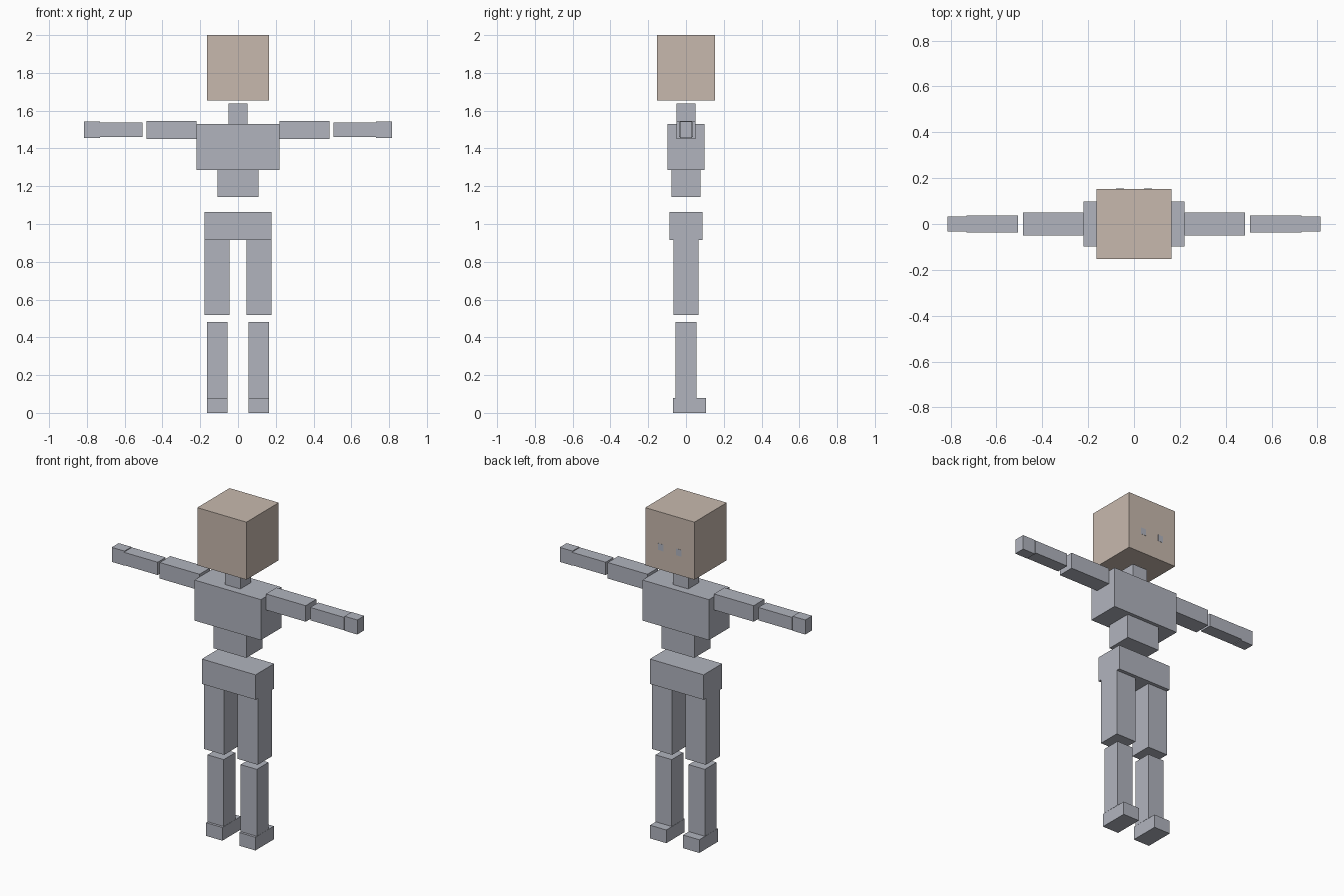
import bpy

default = bpy.data.objects.get("Cube")
if default:
    bpy.data.objects.remove(default, do_unlink=True)


def make_material(name, rgb):
    mat = bpy.data.materials.new(name)
    mat.use_nodes = True
    color = (*rgb, 1)
    mat.diffuse_color = color
    mat.node_tree.nodes["Principled BSDF"].inputs["Base Color"].default_value = color
    return mat


grey = make_material("cool grey", (0.44, 0.457, 0.515))
tan = make_material("pale tan", (0.575, 0.485, 0.42))


def box(name, x, y, z, mat=grey):
    """Box spanning the given (low, high) ranges."""
    spans = (x, y, z)
    bpy.ops.mesh.primitive_cube_add(size=1, location=[(a + b) / 2 for a, b in spans])
    obj = bpy.context.object
    obj.name = name
    obj.scale = [b - a for a, b in spans]
    bpy.ops.object.transform_apply(location=False, rotation=False, scale=True)
    obj.data.materials.append(mat)
    return obj


def both(half):
    return (-half, half)


def pair(name, x, y, z, mat=grey):
    """Mirrored boxes on the left (+x) and right (-x)."""
    box("left_" + name, x, y, z, mat)
    box("right_" + name, (-x[1], -x[0]), y, z, mat)


# Head, neck and trunk
box("head", both(0.163), both(0.153), (1.655, 2.0), tan)
box("neck", both(0.05), both(0.05), (1.53, 1.637))
box("chest", both(0.22), both(0.098), (1.287, 1.53))
box("abdomen", both(0.109), both(0.077), (1.143, 1.287))
box("pelvis", both(0.178), both(0.088), (0.915, 1.064))

# Eyes, nearly flush with the toe side of the head
pair("eye", (0.043, 0.078), (0.15, 0.154), (1.77, 1.81))

# Arms
pair("upper_arm", (0.22, 0.484), both(0.05), (1.45, 1.546))
pair("forearm", (0.506, 0.73), both(0.038), (1.46, 1.537))
pair("hand", (0.73, 0.814), both(0.033), (1.455, 1.542))

# Legs
pair("thigh", (0.045, 0.178), both(0.067), (0.517, 0.915))
pair("shin", (0.056, 0.163), both(0.055), (0.08, 0.481))
pair("foot", (0.056, 0.163), (-0.068, 0.107), (0, 0.079))
